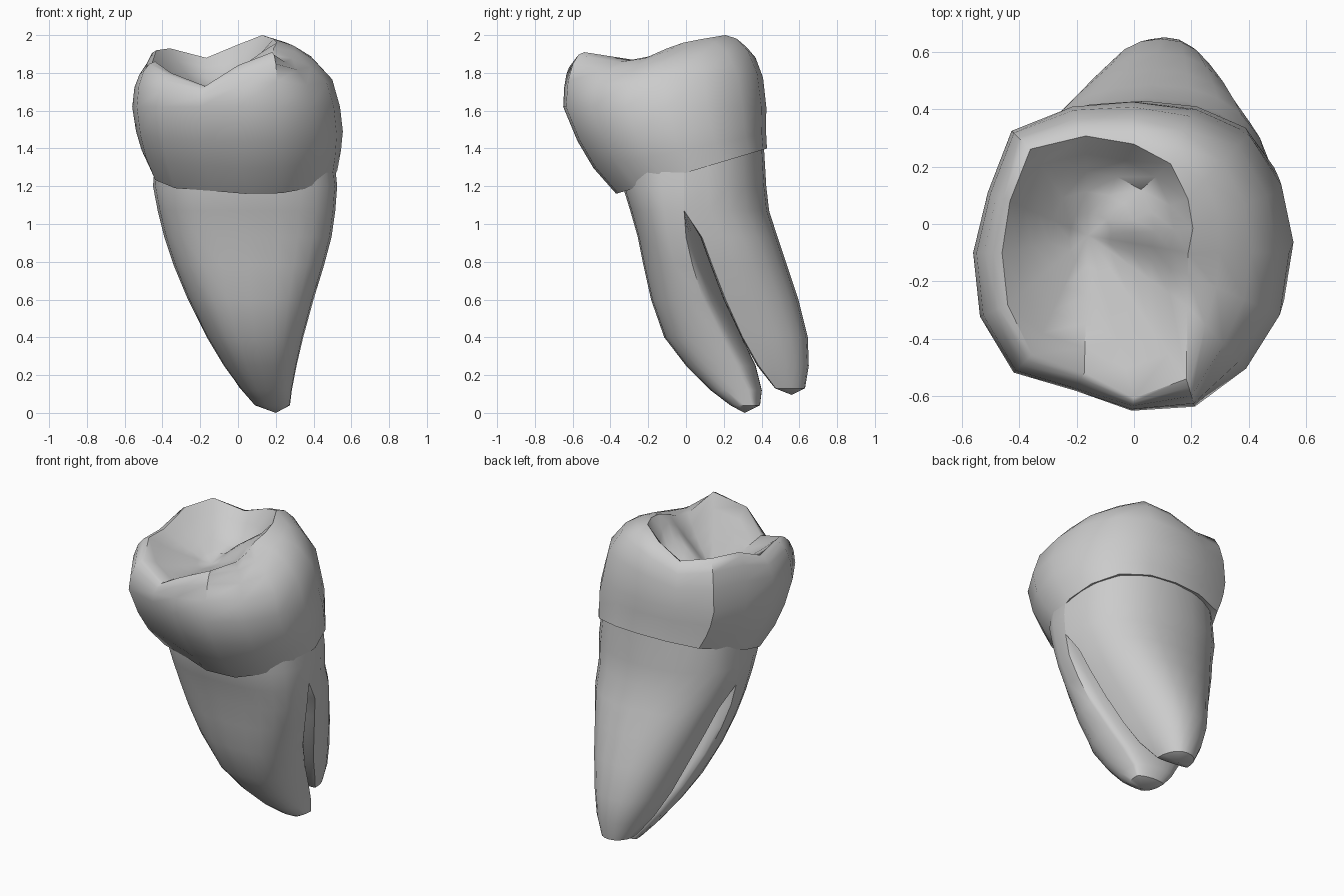
import bpy, bmesh, math
from mathutils import Vector

old = bpy.data.objects.get("Cube")
if old:
    bpy.data.objects.remove(old, do_unlink=True)

mat = bpy.data.materials.new("tooth grey")
mat.use_nodes = True
GREY = (0.6, 0.6, 0.6, 1)
mat.diffuse_color = GREY
mat.node_tree.nodes["Principled BSDF"].inputs["Base Color"].default_value = GREY


def loft(name, rings, tip, angle):
    """Skin a list of equal rings; cap the first, close the last to a point."""
    bm = bmesh.new()
    loops = [[bm.verts.new(p) for p in ring] for ring in rings]
    n = len(loops[0])
    for a, b in zip(loops, loops[1:]):
        for i in range(n):
            j = (i + 1) % n
            bm.faces.new((a[i], a[j], b[j], b[i]))
    bm.faces.new(loops[0])
    t = bm.verts.new(tip)
    for i in range(n):
        bm.faces.new((loops[-1][i], loops[-1][(i + 1) % n], t))
    bmesh.ops.recalc_face_normals(bm, faces=bm.faces)
    mesh = bpy.data.meshes.new(name)
    bm.to_mesh(mesh)
    bm.free()
    mesh.materials.append(mat)
    ob = bpy.data.objects.new(name, mesh)
    bpy.context.collection.objects.link(ob)
    bpy.ops.object.select_all(action='DESELECT')
    ob.select_set(True)
    bpy.context.view_layer.objects.active = ob
    bpy.ops.object.shade_smooth_by_angle(angle=math.radians(angle))


def half_ring(z, x0, x1, outer, side, bulge, power, n=24):
    """D-shaped ring: rounded toward outer, shallow arc on the slanted inner wall."""
    ring = []
    for i in range(n):
        a = math.tau * i / n
        c, s = math.cos(a), math.sin(a)
        inner = i <= n // 2
        u = c if inner else math.copysign(abs(c) ** (2 / power), c)
        edge = side + .055 * (x1 - x0) * (1 - u)
        y = edge + bulge * s if inner else edge + (outer - edge) * abs(s) ** (2 / power)
        ring.append(Vector(((x0 + x1) / 2 + u * (x1 - x0) / 2, y, z)))
    return ring


# Crown: outline radius, crest position and crest height at 16 directions
OUT = [.555, .555, .565, .54, .525, .55, .6, .55, .56, .58, .59, .52, .55, .58, .57, .565]
CREST = [.34, .4, .47, .62, .72, .8, .85, .85, .82, .82, .85, .87, .92, .82, .46, .36]
TOP = [1.93, 1.96, 1.98, 2.0, 1.95, 1.88, 1.93, 1.92, 1.84, 1.86, 1.8, 1.73, 1.84, 1.91, 1.87, 1.89]
mid = Vector((0, -.1, 0))
dirs = [Vector((math.cos(math.tau * i / 16), math.sin(math.tau * i / 16), 0)) for i in range(16)]
outline = [mid + d * r for d, r in zip(dirs, OUT)]


def crown_ring(z, tilt, x0, x1, y0, y1):
    ring = []
    for p in outline:
        x = x0 + (p.x + .56) / 1.12 * (x1 - x0)
        y = y0 + (p.y + .65) / 1.07 * (y1 - y0)
        ring.append(Vector((x, y, z + tilt * (y + .37))))
    return ring


rings = [
    crown_ring(1.18, .3, -.42, .48, -.32, .38),
    crown_ring(1.16, .3, -.46, .53, -.37, .425),
    crown_ring(1.32, .2, -.51, .55, -.49, .42),
    crown_ring(1.46, .1, -.54, .56, -.575, .42),
    crown_ring(1.62, 0, -.56, .545, -.65, .42),
]
base = rings[-1]
crest = [mid + d * r * c + Vector((0, 0, z)) for d, r, c, z in zip(dirs, OUT, CREST, TOP)]

# Rounded shoulders from the widest ring up to the cusps
for t in (28, 52, 72):
    c, s = math.cos(math.radians(t)), math.sin(math.radians(t))
    rings.append([Vector((k.x + (b.x - k.x) * c, k.y + (b.y - k.y) * c, b.z + (k.z - b.z) * s))
                  for b, k in zip(base, crest)])
rings.append(crest)

# Chewing surface: valley floor with a cross ridge and a hollow behind it
pit = Vector((-.16, -.04, 1.67))


def mound(p, x, y, sx, sy):
    return math.exp(-((p.x - x) / sx) ** 2 - ((p.y - y) / sy) ** 2)


for f, drop in ((.82, .76), (.64, .55), (.44, .36), (.22, .17)):
    ring = [pit + Vector(((k.x - pit.x) * f, (k.y - pit.y) * f, (k.z - pit.z) * drop)) for k in crest]
    for p in ring:
        p.z += .05 * mound(p, .05, 0, .13, .07) - .1 * mound(p, 0, .14, .13, .07)
    rings.append(ring)
loft("crown", rings, pit, 45)

# Front root: meets the back root above the fork, then sweeps backward
loft("front_root", [half_ring(*r, 2.7) for r in (
    (1.45, -.43, .50, -.35, -.01, 0),
    (1.20, -.45, .525, -.335, -.01, 0),
    (1.07, -.425, .515, -.295, -.01, 0),
    (.93, -.39, .495, -.255, 0, .03),
    (.78, -.34, .455, -.225, .035, .05),
    (.60, -.265, .40, -.185, .09, .075),
    (.40, -.165, .345, -.115, .185, .08),
    (.25, -.075, .31, .0, .265, .08),
    (.12, .02, .285, .13, .33, .055),
    (.04, .09, .275, .235, .35, .03))], (.2, .31, 0), 40)

# Back root: swept further back and slightly shorter
loft("back_root", [half_ring(*r, 2.2) for r in (
    (1.45, -.43, .50, .41, -.01, 0),
    (1.20, -.45, .525, .425, -.01, 0),
    (1.07, -.425, .515, .44, -.01, 0),
    (.93, -.36, .49, .485, .085, -.03),
    (.78, -.30, .45, .535, .14, -.03),
    (.60, -.225, .395, .595, .21, -.03),
    (.40, -.145, .33, .645, .30, -.02),
    (.25, -.07, .28, .65, .385, -.02),
    (.13, .01, .22, .63, .475, -.01))], (.12, .56, .095), 40)
